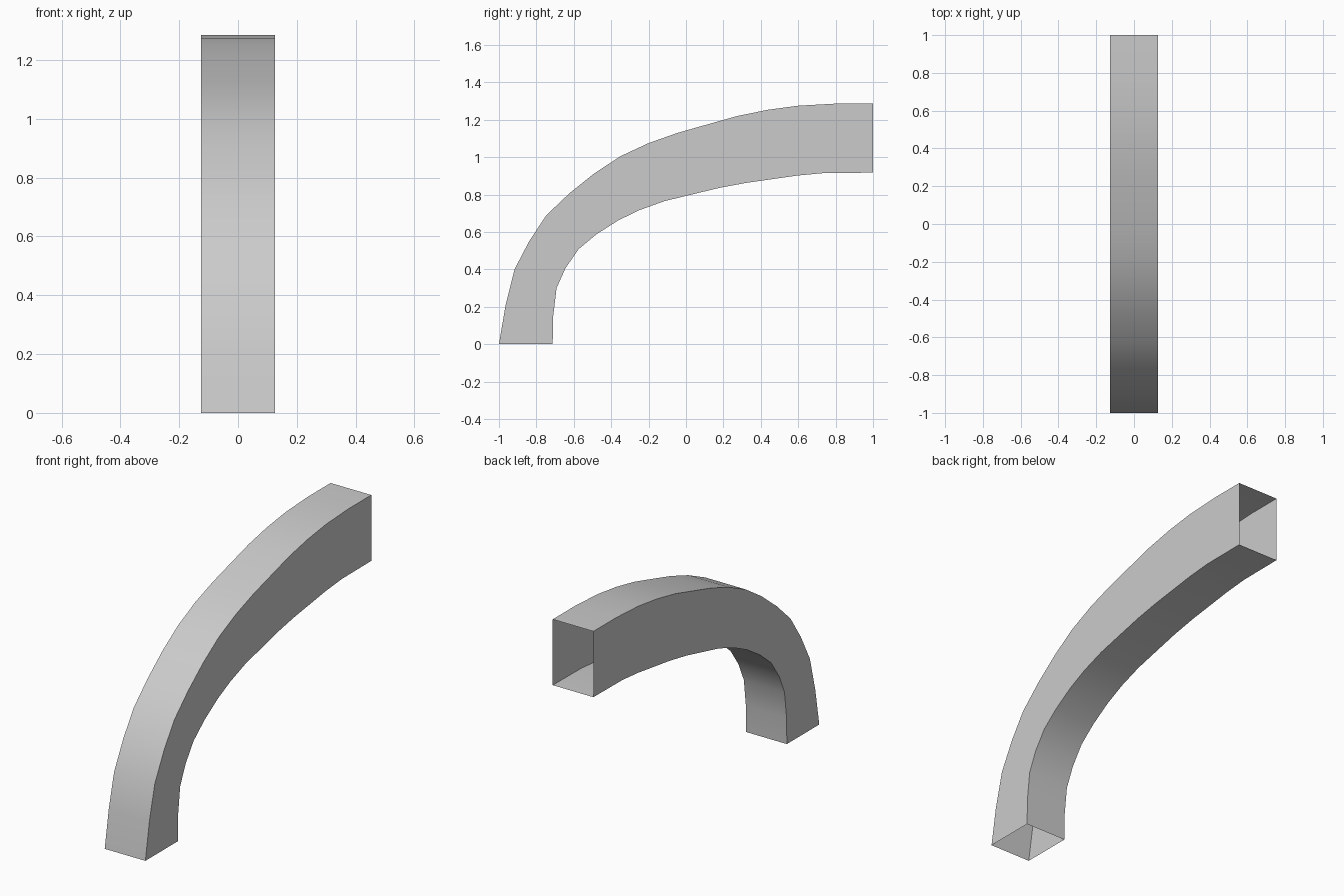
import bpy, bmesh, math

if "Cube" in bpy.data.objects:
    bpy.data.objects.remove(bpy.data.objects["Cube"])

HALF_WIDTH = 0.126

# Side profile (y, z) from the bottom opening to the far opening
outer = [(-1, 0), (-.965, .207), (-.917, .40), (-.837, .553), (-.746, .69),
         (-.623, .807), (-.489, .914), (-.35, 1.005), (-.2, 1.075), (-.044, 1.13),
         (.115, 1.175), (.275, 1.22), (.437, 1.253), (.6, 1.275), (.8, 1.286), (1, 1.286)]
inner = [(-.713, 0), (-.71, .15), (-.692, .30), (-.644, .407), (-.574, .508),
         (-.478, .588), (-.36, .663), (-.248, .717), (-.114, .765), (.03, .80),
         (.18, .836), (.325, .863), (.46, .882), (.6, .902), (.74, .915), (1, .917)]

# Curved duct: four-cornered rings bridged into an open-ended tube
bm = bmesh.new()
rings = []
for (yo, zo), (yi, zi) in zip(outer, inner):
    corners = [(-HALF_WIDTH, yo, zo), (HALF_WIDTH, yo, zo),
               (HALF_WIDTH, yi, zi), (-HALF_WIDTH, yi, zi)]
    rings.append([bm.verts.new(c) for c in corners])
for a, b in zip(rings, rings[1:]):
    for i in range(4):
        j = (i + 1) % 4
        bm.faces.new((a[i], a[j], b[j], b[i]))

mesh = bpy.data.meshes.new("curved_duct")
bm.to_mesh(mesh)
bm.free()
duct = bpy.data.objects.new("curved_duct", mesh)
bpy.context.collection.objects.link(duct)

# Smooth along the bend, sharp at the four long edges
bpy.context.view_layer.objects.active = duct
duct.select_set(True)
bpy.ops.object.shade_smooth_by_angle(angle=math.radians(35))
